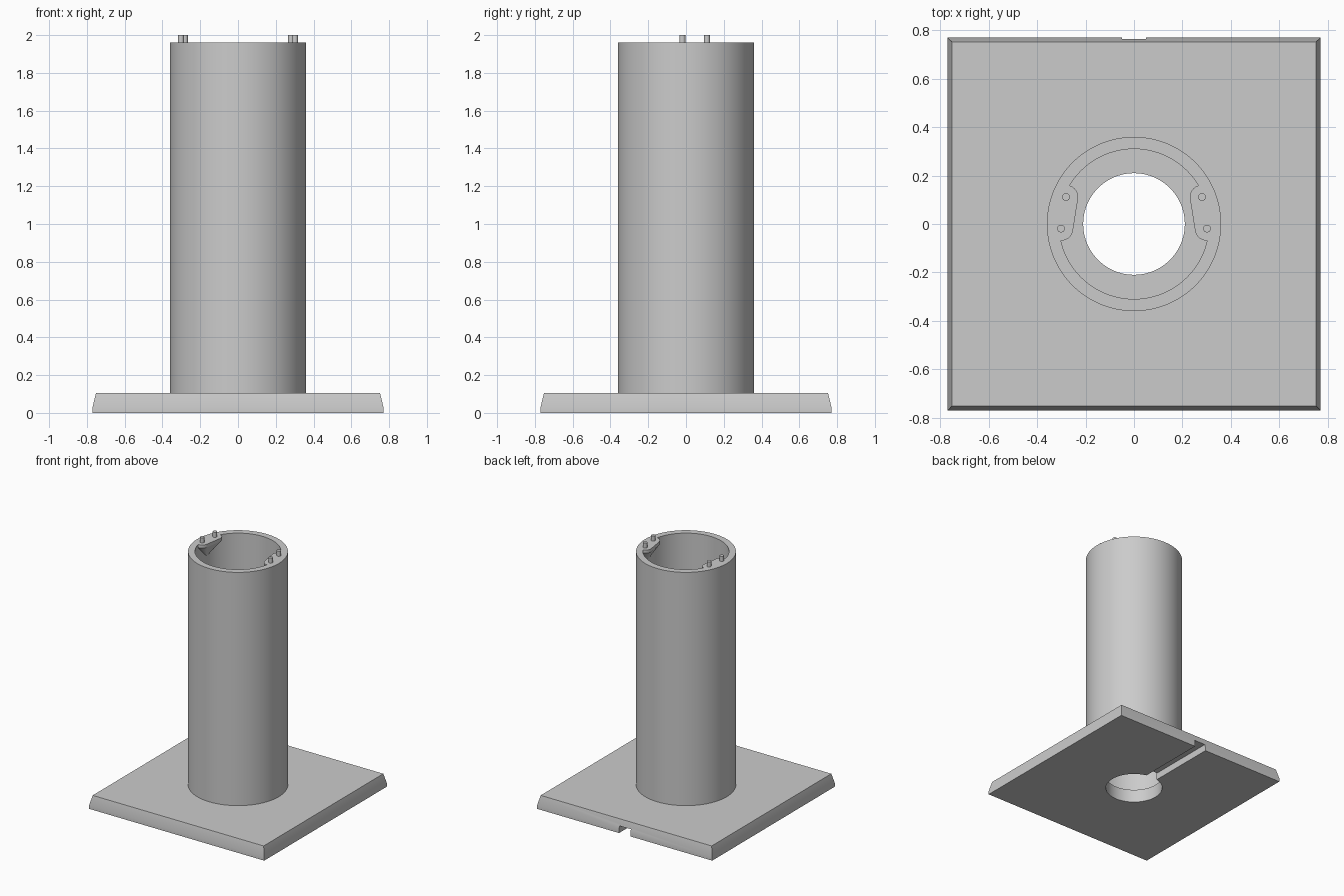
import bpy, bmesh
from math import radians, cos, sin, pi
from mathutils import Matrix, Vector

cube = bpy.data.objects.get("Cube")
if cube:
    bpy.data.objects.remove(cube, do_unlink=True)

SEGMENTS = 96
TOP = 1.96
PLATE_TOP = 0.105

grey = bpy.data.materials.new("light grey")
grey.use_nodes = True
grey.diffuse_color = (0.6, 0.6, 0.6, 1)
grey.node_tree.nodes["Principled BSDF"].inputs["Base Color"].default_value = (0.6, 0.6, 0.6, 1)


def make(name, bm):
    bmesh.ops.recalc_face_normals(bm, faces=bm.faces)
    mesh = bpy.data.meshes.new(name)
    bm.to_mesh(mesh)
    bm.free()
    mesh.materials.append(grey)
    obj = bpy.data.objects.new(name, mesh)
    bpy.context.collection.objects.link(obj)
    return obj


def loft(name, rings, cap=True):
    """Skin a stack of equal rings; a closed loop of rings when cap is off."""
    bm = bmesh.new()
    loops = [[bm.verts.new(p) for p in ring] for ring in rings]
    pairs = list(zip(loops, loops[1:])) + ([] if cap else [(loops[-1], loops[0])])
    for a, b in pairs:
        for i in range(len(a)):
            j = (i + 1) % len(a)
            bm.faces.new((a[i], a[j], b[j], b[i]))
    if cap:
        bm.faces.new(loops[0])
        bm.faces.new(loops[-1])
    return make(name, bm)


def circle(r, z, x=0, y=0, n=SEGMENTS):
    return [(x + r * cos(2 * pi * i / n), y + r * sin(2 * pi * i / n), z) for i in range(n)]


def square(h, z):
    return [(-h, -h, z), (h, -h, z), (h, h, z), (-h, h, z)]


def box(name, x0, x1, y0, y1, z0, z1):
    return loft(name, [[(x0, y0, z), (x1, y0, z), (x1, y1, z), (x0, y1, z)] for z in (z0, z1)])


def combine(target, other, operation):
    mod = target.modifiers.new("combine", 'BOOLEAN')
    mod.operation, mod.solver, mod.object = operation, 'EXACT', other
    bpy.context.view_layer.objects.active = target
    bpy.ops.object.modifier_apply(modifier=mod.name)
    bpy.data.objects.remove(other, do_unlink=True)


# Base plate with sloped rim, central hole and cable channel under the back
plate = loft("base_plate", [square(0.77, 0), square(0.77, 0.03), square(0.752, PLATE_TOP)])
combine(plate, loft("hole_cutter", [circle(0.21, -0.1), circle(0.21, 0.3)]), 'DIFFERENCE')
combine(plate, box("channel_cutter", -0.05, 0.05, 0.1, 0.9, -0.1, 0.055), 'DIFFERENCE')

# Hollow column
column = loft("column", [circle(0.36, PLATE_TOP), circle(0.36, TOP),
                         circle(0.31, TOP), circle(0.31, PLATE_TOP)], cap=False)

# Lugs inside the rim: rounded at the pins, tapering to a point on the wall
PIN_X, PIN_Y, PIN_R, LUG_R = 0.295, 0.066, 0.016, 0.05
corner = [(PIN_X - LUG_R * cos(a), PIN_Y + LUG_R * sin(a))
          for a in (radians(90 * i / 10) for i in range(11))]
outline = corner + [(0.325, 0.116), (0.325, -0.116)] + [(x, -y) for x, y in reversed(corner)]


def place(x, y, side):
    p = Matrix.Rotation(radians(9), 3, 'Z') @ Vector((x, y, 0))
    return side * p.x, p.y


pins = []
for side, label in ((1, "left"), (-1, "right")):
    flat = [place(x, y, side) for x, y in outline]
    tip = [place(0.318 + (x - 0.318) * 0.03, y * 0.03, side) for x, y in outline]
    lug = loft("lug_" + label, [[(x, y, z) for x, y in ring] for ring, z in
                                ((flat, TOP), (flat, TOP - 0.025), (tip, TOP - 0.14))])
    combine(column, lug, 'UNION')
    # Locating pins
    for end, y in (("back", PIN_Y), ("front", -PIN_Y)):
        px, py = place(PIN_X, y, side)
        pins.append(loft("pin_%s_%s" % (label, end),
                         [circle(PIN_R, z, px, py, 24) for z in (TOP, 2.0)]))

# Smooth the curved walls, keep hard edges
bpy.ops.object.select_all(action='DESELECT')
for obj in [plate, column] + pins:
    obj.select_set(True)
    bpy.context.view_layer.objects.active = obj
bpy.ops.object.shade_smooth_by_angle(angle=radians(30))
